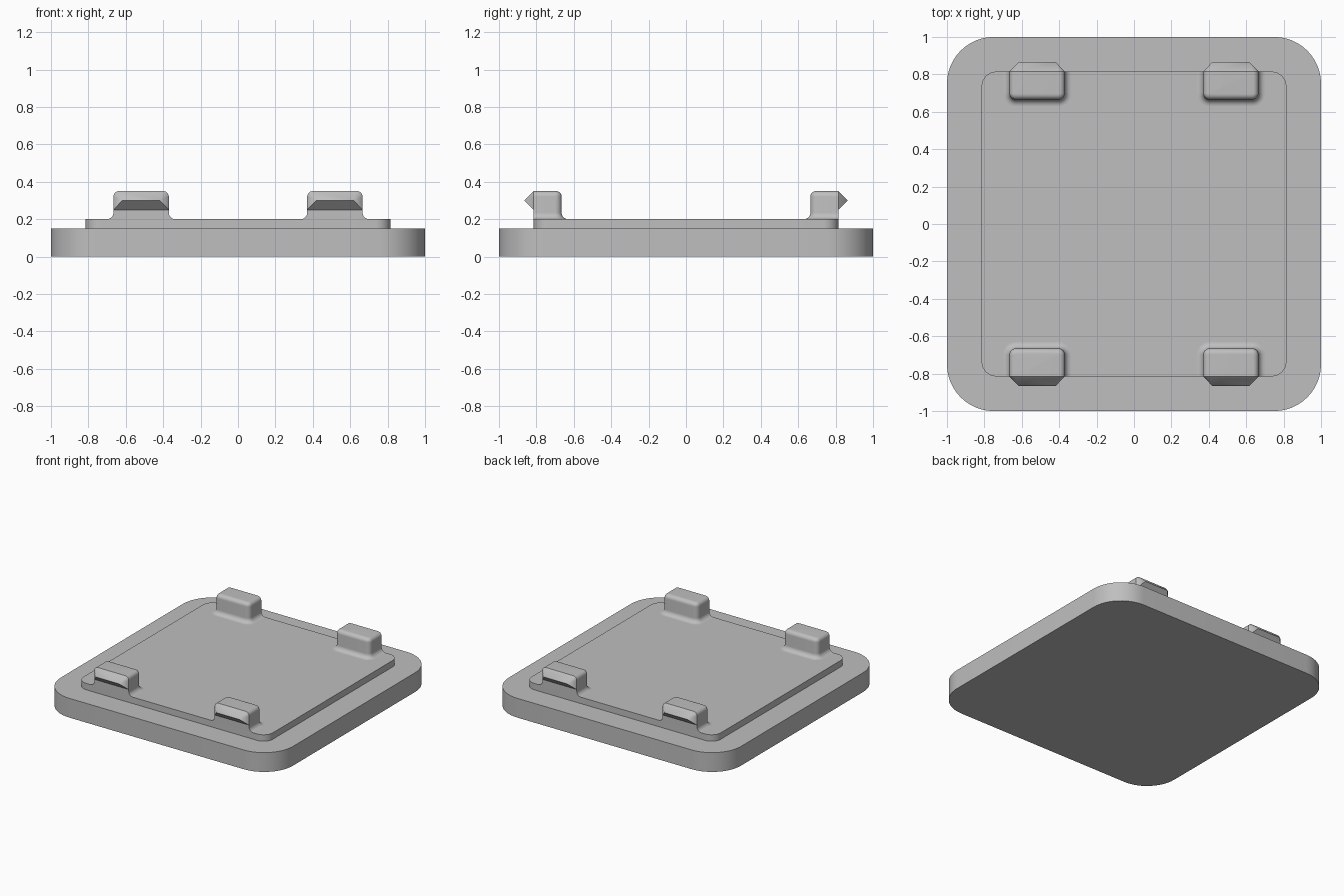
import bpy, bmesh
from math import sin, cos, pi

cube = bpy.data.objects.get("Cube")
if cube:
    bpy.data.objects.remove(cube, do_unlink=True)

grey = bpy.data.materials.new("plain_grey")
grey.use_nodes = True
GREY = (0.52, 0.52, 0.52, 1)
grey.diffuse_color = GREY
grey.node_tree.nodes["Principled BSDF"].inputs["Base Color"].default_value = GREY


def finish(name, bm):
    bmesh.ops.recalc_face_normals(bm, faces=bm.faces[:])
    mesh = bpy.data.meshes.new(name)
    bm.to_mesh(mesh)
    bm.free()
    mesh.materials.append(grey)
    obj = bpy.data.objects.new(name, mesh)
    bpy.context.collection.objects.link(obj)
    bpy.ops.object.select_all(action='DESELECT')
    obj.select_set(True)
    bpy.context.view_layer.objects.active = obj
    bpy.ops.object.shade_smooth_by_angle(angle=pi / 6)


def arc(cx, cy, r, start, end, steps=8):
    angles = [start + (end - start) * i / steps for i in range(steps + 1)]
    return [(cx + r * cos(a), cy + r * sin(a)) for a in angles]


def rounded_slab(name, half, radius, z0, z1):
    c = half - radius
    outline = []
    for i, (sx, sy) in enumerate([(1, 1), (-1, 1), (-1, -1), (1, -1)]):
        outline += arc(c * sx, c * sy, radius, i * pi / 2, (i + 1) * pi / 2, 12)
    bm = bmesh.new()
    face = bm.faces.new([bm.verts.new((x, y, z0)) for x, y in outline])
    top = bmesh.ops.extrude_face_region(bm, geom=[face], use_keep_orig=True)["geom"]
    bmesh.ops.translate(bm, vec=(0, 0, z1 - z0),
                        verts=[v for v in top if isinstance(v, bmesh.types.BMVert)])
    finish(name, bm)


# Clip dimensions
CENTRE_X, HALF_W = 0.518, 0.148
OUTER_Y, INNER_Y = 0.815, 0.665
FLOOR, TOP, ROUND = 0.20, 0.35, 0.035

# Side profile of a clip as (outward offset, height): foot fillet, then rounded top
foot = arc(ROUND, FLOOR + ROUND, ROUND, 1.5 * pi, pi)
crown = arc(-0.03, TOP - 0.03, 0.03, 0, pi / 2)
profile = foot + crown


def clip_block(name, sx, sy):
    bm = bmesh.new()
    rings = []
    for off, z in profile:
        r = ROUND + off
        w, y = HALF_W + off, INNER_Y - off
        path = [(-w, OUTER_Y)]
        path += arc(-w + r, y + r, r, pi, 1.5 * pi)
        path += arc(w - r, y + r, r, 1.5 * pi, 2 * pi)
        path.append((w, OUTER_Y))
        rings.append([bm.verts.new((sx * (CENTRE_X + px), sy * py, z)) for px, py in path])
    for low, high in zip(rings, rings[1:]):
        for i in range(len(low) - 1):
            bm.faces.new((low[i], low[i + 1], high[i + 1], high[i]))
    bm.faces.new(rings[0])
    bm.faces.new(rings[-1])
    bm.faces.new([r[0] for r in rings] + [r[-1] for r in reversed(rings)])
    finish(name, bm)


def clip_hook(name, sx, sy):
    # Hipped wedge: rounded base against the block, ridge pointing outwards
    bm = bmesh.new()
    points = []
    for side in (-1, 1):
        points += [(side * HALF_W, OUTER_Y, 0.25), (side * 0.1, 0.865, 0.30)]
        points += [(side * (HALF_W + off), OUTER_Y, z) for off, z in crown]
    verts = [bm.verts.new((sx * (CENTRE_X + x), sy * y, z)) for x, y, z in points]
    bmesh.ops.convex_hull(bm, input=verts)
    bmesh.ops.dissolve_limit(bm, angle_limit=0.01, verts=bm.verts[:], edges=bm.edges[:])
    finish(name, bm)


rounded_slab("base", 1.0, 0.25, 0, 0.15)
rounded_slab("raised_panel", OUTER_Y, 0.08, 0.15, FLOOR)

for sy, end in ((-1, "front"), (1, "back")):
    for sx, side in ((-1, "right"), (1, "left")):
        clip_block(f"{end}_{side}_clip", sx, sy)
        clip_hook(f"{end}_{side}_hook", sx, sy)
